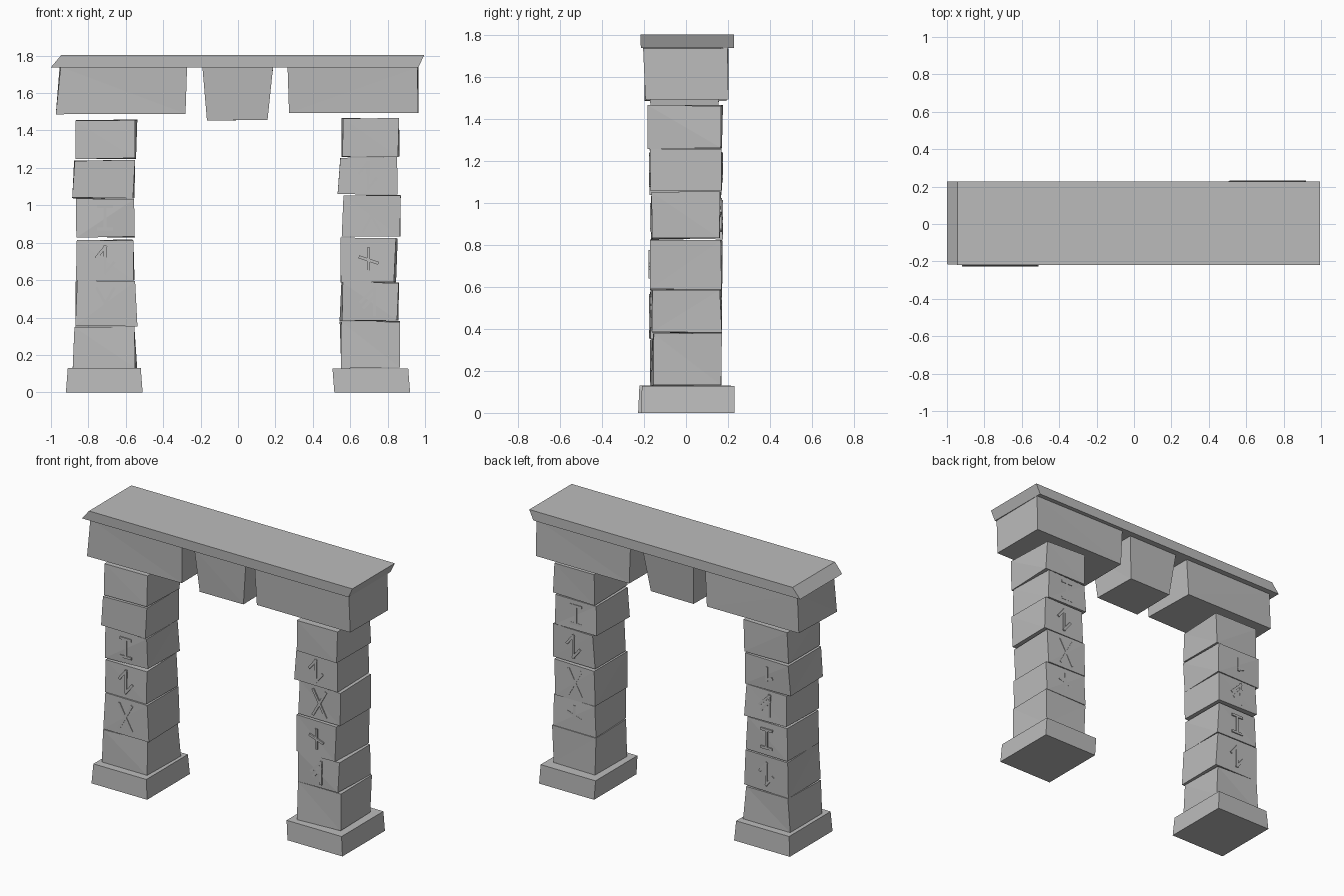
import bpy, bmesh, random
from mathutils import Vector

if "Cube" in bpy.data.objects:
    bpy.data.objects.remove(bpy.data.objects["Cube"])

random.seed(4)
stone = bpy.data.materials.new("grey stone")
stone.diffuse_color = (0.5, 0.5, 0.5, 1)
stone.use_nodes = True
stone.node_tree.nodes["Principled BSDF"].inputs["Base Color"].default_value = stone.diffuse_color


def add_box(bm, corners):
    """corners: four bottom points then four top points, counter-clockwise"""
    v = [bm.verts.new(c) for c in corners]
    for f in ((3, 2, 1, 0), (4, 5, 6, 7), (0, 1, 5, 4),
              (1, 2, 6, 5), (2, 3, 7, 6), (3, 0, 4, 7)):
        bm.faces.new([v[i] for i in f])


def finish(bm, name):
    bmesh.ops.recalc_face_normals(bm, faces=bm.faces)
    me = bpy.data.meshes.new(name)
    bm.to_mesh(me)
    bm.free()
    me.materials.append(stone)
    bpy.context.collection.objects.link(bpy.data.objects.new(name, me))


def block(name, z0, z1, bottom, top, jitter=0.0):
    """Rough stone; bottom and top are (x0, x1, y0, y1)"""
    pts = []
    for z, (x0, x1, y0, y1) in ((z0, bottom), (z1, top)):
        for x, y in ((x0, y0), (x1, y0), (x1, y1), (x0, y1)):
            j = [random.uniform(-jitter, jitter) for _ in range(3)]
            pts.append((x + j[0], y + j[1], z + j[2] * 0.5))
    bm = bmesh.new()
    add_box(bm, pts)
    # Uneven stone faces are split into triangles
    bmesh.ops.triangulate(bm, faces=bm.faces)
    finish(bm, name)


# Rune strokes in local (u, v) coordinates
RUNES = {
    "cross": [(-.045, -.08, .045, .08), (-.045, .08, .045, -.08)],
    "beam": [(0, -.06, 0, .06), (-.035, .06, .035, .06), (-.035, -.06, .035, -.06)],
    "hook": [(0, -.07, 0, .07), (0, .07, -.045, .015), (0, -.07, .045, -.015)],
    "plus": [(0, -.06, 0, .06), (-.045, .015, .045, -.015)],
    "flag": [(.025, -.07, .025, .07), (.025, .07, -.045, .0), (.025, .03, -.03, -.03)],
    "notch": [(0, -.035, 0, .045), (0, -.03, .035, -.02)],
}


def rune(name, kind, x, z, y, side):
    """Thin raised strokes; side is -1 for the front, 1 for the back"""
    bm = bmesh.new()
    for u0, v0, u1, v1 in RUNES[kind]:
        a, b = Vector((u0, v0)), Vector((u1, v1))
        d = (b - a).normalized() * 0.008
        n = Vector((-d.y, d.x))
        ring = [a - d - n, b + d - n, b + d + n, a - d + n]
        add_box(bm, [(x - side * p.x, y + side * o, z + p.y)
                     for o in (-0.012, 0.006) for p in ring])
    finish(bm, name)


# Column stones: z0, z1, bottom x0, x1, top x0, x1, y0, y1, front rune, back rune
LEFT = [
    (.13, .35, -.88, -.545, -.87, -.56, -.165, .165, None, None),
    (.355, .595, -.875, -.54, -.865, -.555, -.17, .165, "cross", "hook"),
    (.60, .815, -.86, -.56, -.86, -.56, -.165, .165, "hook", "beam"),
    (.83, 1.035, -.86, -.555, -.865, -.56, -.165, .17, "beam", "flag"),
    (1.04, 1.24, -.88, -.56, -.875, -.55, -.17, .17, None, "notch"),
    (1.25, 1.455, -.865, -.55, -.865, -.545, -.17, .165, None, None),
]
RIGHT = [
    (.13, .38, .55, .86, .55, .86, -.16, .165, None, None),
    (.385, .585, .55, .855, .555, .855, -.165, .165, "flag", "plus"),
    (.59, .825, .55, .84, .555, .85, -.172, .168, "plus", "cross"),
    (.83, 1.055, .56, .865, .565, .865, -.16, .165, "cross", "hook"),
    (1.06, 1.255, .535, .85, .545, .845, -.17, .165, "hook", "beam"),
    (1.26, 1.465, .555, .86, .56, .855, -.178, .17, None, None),
]
for side, stones in (("left", LEFT), ("right", RIGHT)):
    for i, (z0, z1, a, b, c, d, y0, y1, front, back) in enumerate(stones, 1):
        block(f"{side}_column_stone_{i}", z0, z1, (a, b, y0, y1), (c, d, y0, y1), 0.007)
        cx, cz = (a + b + c + d) / 4, (z0 + z1) / 2
        if front:
            rune(f"{side}_front_rune_{i}", front, cx, cz, y0, -1)
        if back:
            rune(f"{side}_back_rune_{i}", back, cx, cz, y1, 1)

# Column feet
block("left_foot", 0, .13, (-.92, -.51, -.228, .222), (-.91, -.52, -.222, .215))
block("right_foot", 0, .128, (.515, .92, -.215, .232), (.505, .91, -.21, .23))

# Lintel stones and the wedge between them
block("left_lintel", 1.488, 1.738, (-.97, -.285, -.195, .195), (-.95, -.27, -.2, .195), .005)
block("right_lintel", 1.492, 1.738, (.275, .96, -.195, .2), (.265, .96, -.2, .2), .005)
block("middle_wedge", 1.455, 1.74, (-.165, .155, -.165, .155), (-.19, .185, -.19, .185), .004)

# Roof slab with a sloping left end
block("roof_slab", 1.738, 1.803, (-1, .965, -.215, .228), (-.945, .995, -.218, .228), 0)
